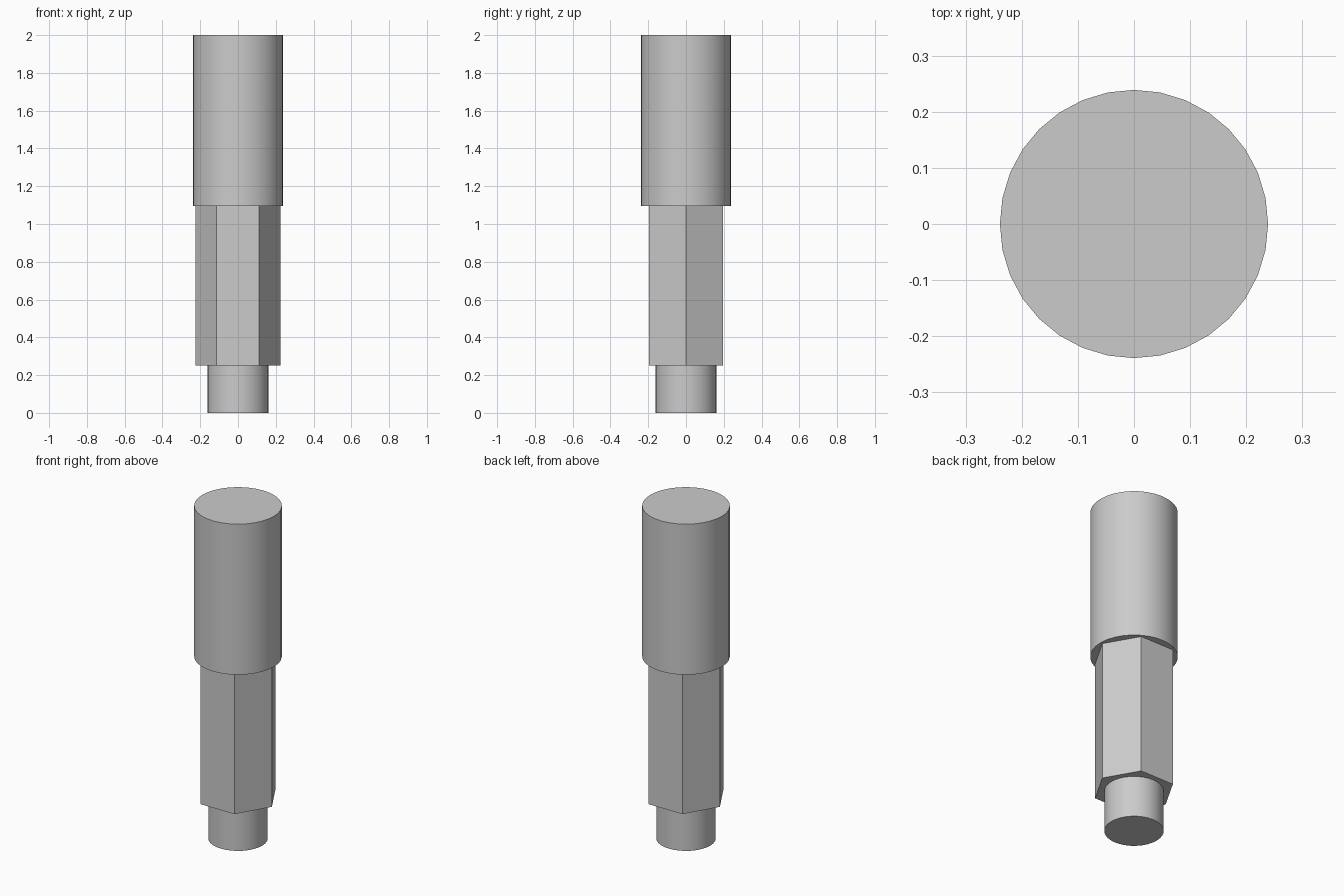
import bpy
import math

cube = bpy.data.objects.get("Cube")
if cube:
    bpy.data.objects.remove(cube, do_unlink=True)

# Single plain metal colour
metal = bpy.data.materials.new("grey metal")
metal.use_nodes = True
grey = (0.6, 0.6, 0.6, 1)
metal.diffuse_color = grey
metal.node_tree.nodes["Principled BSDF"].inputs["Base Color"].default_value = grey


def prism(name, sides, radius, bottom, top, turn=0):
    """Upright capped prism between two heights, smooth only on shallow edges."""
    bpy.ops.mesh.primitive_cylinder_add(
        vertices=sides, radius=radius, depth=top - bottom,
        location=(0, 0, (bottom + top) / 2), rotation=(0, 0, turn))
    obj = bpy.context.object
    obj.name = name
    obj.data.name = name
    obj.data.materials.append(metal)
    bpy.ops.object.shade_smooth_by_angle(angle=math.radians(30))
    return obj


# Round pin at the foot, hexagonal shank with corners on x, round head
prism("bottom_pin", 32, 0.162, 0, 0.25)
prism("hex_shank", 6, 0.225, 0.25, 1.095, math.radians(30))
prism("round_head", 32, 0.239, 1.095, 2)
